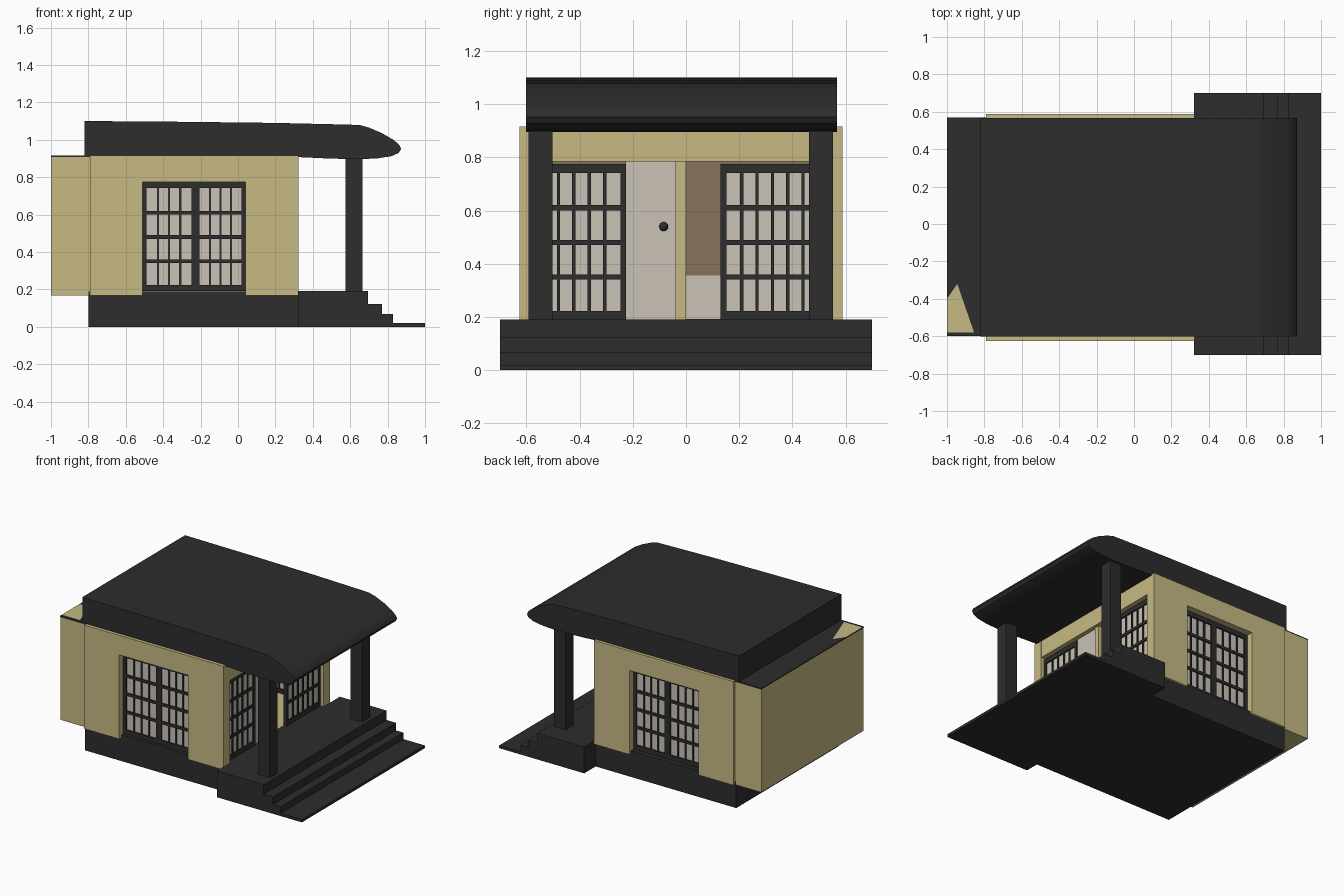
import bpy, bmesh, math
from mathutils import Vector

if "Cube" in bpy.data.objects:
    bpy.data.objects.remove(bpy.data.objects["Cube"])


def mat(name, rgb):
    m = bpy.data.materials.new(name)
    m.diffuse_color = (*rgb, 1)
    m.use_nodes = True
    m.node_tree.nodes["Principled BSDF"].inputs["Base Color"].default_value = m.diffuse_color
    return m


DARK = mat("charcoal", (0.026, 0.026, 0.026))
TAN = mat("tan plaster", (0.57, 0.49, 0.23))
CREAM = mat("cream paper", (0.59, 0.54, 0.47))
BROWN = mat("brown wall", (0.235, 0.175, 0.107))


def finish(name, bm, material):
    bmesh.ops.recalc_face_normals(bm, faces=bm.faces)
    me = bpy.data.meshes.new(name)
    bm.to_mesh(me)
    bm.free()
    me.materials.append(material)
    ob = bpy.data.objects.new(name, me)
    bpy.context.collection.objects.link(ob)
    return ob


def boxes(name, material, parts):
    """One object from boxes given as (x0, x1, y0, y1, z0, z1)."""
    bm = bmesh.new()
    for x0, x1, y0, y1, z0, z1 in parts:
        vs = bmesh.ops.create_cube(bm, size=1)["verts"]
        for v in vs:
            v.co = Vector(((x0 + x1) / 2 + v.co.x * (x1 - x0),
                           (y0 + y1) / 2 + v.co.y * (y1 - y0),
                           (z0 + z1) / 2 + v.co.z * (z1 - z0)))
    return finish(name, bm, material)


def extrude_xz(name, material, profile, y0, y1):
    bm = bmesh.new()
    f = bm.faces.new([bm.verts.new((x, y0, z)) for x, z in profile])
    new = bmesh.ops.extrude_face_region(bm, geom=[f])["geom"]
    bmesh.ops.translate(bm, vec=(0, y1 - y0, 0),
                        verts=[g for g in new if isinstance(g, bmesh.types.BMVert)])
    return finish(name, bm, material)


def window(name, axis, leaves, plane, cols):
    """Lattice window: leaves are (start, end) ranges along the wall."""
    z0, z1, fr, half = 0.19, 0.775, 0.022, 0.013
    bars, panes = [], []

    def put(lst, u0, u1, a, b, h):
        lst.append((u0, u1, plane - h, plane + h, a, b) if axis == "x"
                   else (plane - h, plane + h, u0, u1, a, b))

    for u0, u1 in leaves:
        put(panes, u0 + .005, u1 - .005, z0 + .005, z1 - .005, 0.003)
        put(bars, u0, u0 + fr, z0, z1, half)
        put(bars, u1 - fr, u1, z0, z1, half)
        put(bars, u0 + fr, u1 - fr, z0, z0 + .033, half)
        put(bars, u0 + fr, u1 - fr, z1 - .033, z1, half)
        for z in (0.35, 0.48, 0.61):
            put(bars, u0 + fr, u1 - fr, z - .01, z + .01, half - .001)
        step = (u1 - u0 - 2 * fr) / cols
        for i in range(1, cols):
            u = u0 + fr + i * step
            put(bars, u - .006, u + .006, z0 + .03, z1 - .03, half - .003)
    boxes(name + "_lattice", DARK, bars)
    boxes(name + "_paper", CREAM, panes)


# Foundation and interior floor
boxes("foundation", DARK, [(-0.8, 0.33, -0.6, 0.57, 0, 0.189)])
boxes("interior_floor", TAN, [(-0.78, 0.28, -0.55, 0.52, 0.187, 0.193)])

# Porch with steps
extrude_xz("porch_steps", DARK,
           [(0.322, 0), (1, 0), (1, 0.02), (0.83, 0.02), (0.83, 0.067), (0.77, 0.067),
            (0.77, 0.122), (0.695, 0.122), (0.695, 0.19), (0.322, 0.19)], -0.7, 0.7)

# Side walls around their window openings, and the windows
for side, ya, yb, plane in (("front", -0.625, -0.555, -0.567), ("back", 0.515, 0.588, 0.527)):
    boxes(side + "_wall", TAN, [(-0.79, -0.51, ya, yb, 0.168, 0.916),
                                (0.04, 0.323, ya, yb, 0.168, 0.916),
                                (-0.51, 0.04, ya, yb, 0.775, 0.916)])
    window(side + "_window", "x", [(-0.51, -0.2275), (-0.2275, 0.04)], plane, 4)

# Entrance wall: lintel, door post, door and windows
boxes("entrance_lintel", TAN, [(0.26, 0.322, -0.56, 0.52, 0.785, 0.914)])
boxes("door_post", TAN, [(0.25, 0.3, -0.04, 0, 0.19, 0.79)])
boxes("door_panel", CREAM, [(0.27, 0.29, -0.228, -0.04, 0.19, 0.79)])
window("entrance_window_left", "y", [(-0.56, -0.225)], 0.285, 5)
window("entrance_window_right", "y", [(0.13, 0.52)], 0.285, 6)
bm = bmesh.new()
bmesh.ops.create_uvsphere(bm, u_segments=16, v_segments=8, radius=0.017)
bmesh.ops.translate(bm, vec=(0.3, -0.084, 0.54), verts=bm.verts)
for f in bm.faces:
    f.smooth = True
finish("door_knob", bm, DARK)

# Rear block with its thin roof and a bare corner
boxes("rear_block", TAN, [(-1, -0.788, -0.597, 0.57, 0.166, 0.908)])
boxes("rear_roof", DARK, [(-1, -0.788, -0.6, 0.57, 0.908, 0.916)])
bm = bmesh.new()
bm.faces.new([bm.verts.new((x, y, 0.917)) for x, y in
              ((-1, -0.58), (-0.855, -0.58), (-0.945, -0.32), (-1, -0.4))])
f = bm.faces[:][0] if len(bm.faces) else None
corner = finish("bare_roof_corner", bm, TAN)
if corner.data.polygons[0].normal.z < 0:
    corner.data.flip_normals()

# Interior back wall
boxes("inner_back_wall", BROWN, [(-0.789, -0.78, -0.56, 0.52, 0.355, 0.91)])
boxes("inner_wainscot", CREAM, [(-0.789, -0.775, -0.56, 0.52, 0.19, 0.355)])

# Porch posts
boxes("porch_posts", DARK, [(0.575, 0.665, -0.592, -0.502, 0.188, 0.92),
                            (0.575, 0.665, 0.462, 0.552, 0.188, 0.92)])

# Main roof with rounded nose
roof = extrude_xz("main_roof", DARK,
                  [(-0.82, 0.914), (-0.82, 1.1), (-0.3, 1.096), (0.2, 1.09), (0.5, 1.083),
                   (0.65, 1.079), (0.7, 1.065), (0.77, 1.035), (0.83, 1.0), (0.86, 0.975),
                   (0.872, 0.952), (0.86, 0.93), (0.82, 0.912), (0.75, 0.901),
                   (0.66, 0.896), (0.5, 0.899), (0.325, 0.907), (0.3, 0.914)], -0.602, 0.567)
bpy.context.view_layer.objects.active = roof
roof.select_set(True)
bpy.ops.object.shade_smooth_by_angle(angle=math.radians(35))
